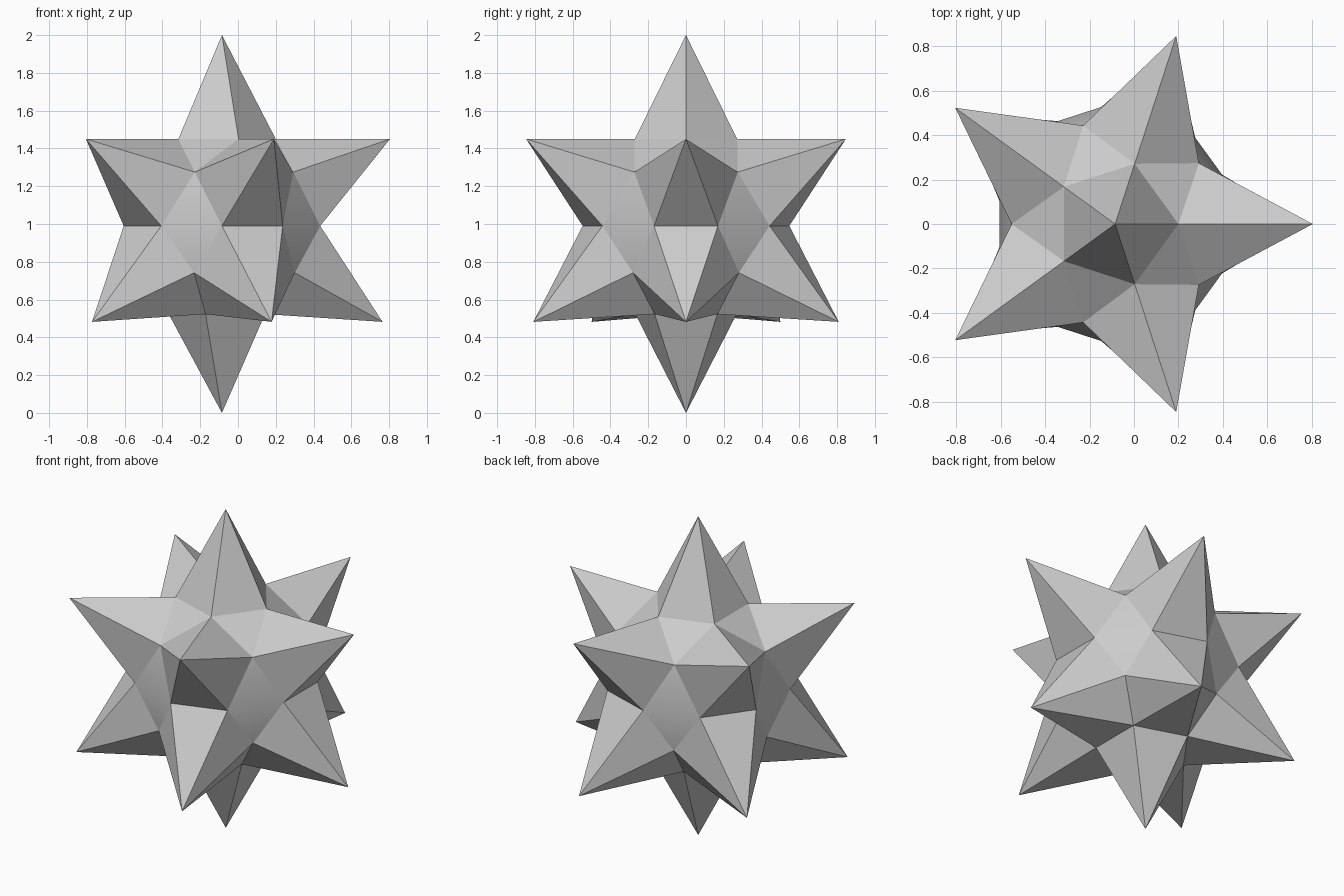
import bpy, bmesh
from math import sin, cos, radians

if "Cube" in bpy.data.objects:
    bpy.data.objects.remove(bpy.data.objects["Cube"])

CX = -0.085  # axis of the star, so the points are centred in x
bm = bmesh.new()


def ring(radius, z, *offsets):
    """Vertices at each 72-degree step plus the given offsets."""
    return [bm.verts.new((CX + radius * cos(radians(72 * i + o)),
                          radius * sin(radians(72 * i + o)), z))
            for i in range(5) for o in offsets]


def spike(tip, base):
    """Fan of flat faces from a closed base loop to a tip."""
    for a, b in zip(base, base[1:] + base[:1]):
        bm.faces.new((a, b, tip))


# Core rings, from top to bottom
cap = ring(0.285, 1.45, 0)
upper_valley = ring(0.466, 1.275, 36)
waist = ring(0.547, 0.99, -18, 18)
lower_valley = ring(0.477, 0.742, 36)
foot = ring(0.282, 0.523, 36)

# Spike tips
top = bm.verts.new((CX, 0, 2))
bottom = bm.verts.new((CX, 0, 0))
upper_tips = ring(0.89, 1.45, 0)
lower_tips = ring(0.85, 0.482, 0)

# Top and bottom spikes
spike(top, cap)
spike(bottom, foot)

for i in range(5):
    j, k = i - 1, (i + 1) % 5
    wl, wr, wn = waist[2 * i], waist[2 * i + 1], waist[2 * k]
    # Side spikes of the upper and lower rows
    spike(upper_tips[i], [cap[i], upper_valley[j], wl, wr, upper_valley[i]])
    spike(lower_tips[i], [wr, wl, lower_valley[j], foot[j], foot[i], lower_valley[i]])
    # Small triangle between neighbouring upper spikes
    bm.faces.new((cap[i], cap[k], upper_valley[i]))
    # Softly curved diamond between the rows
    for v in (upper_valley[i], lower_valley[i]):
        bm.faces.new((wr, wn, v)).smooth = True

bmesh.ops.recalc_face_normals(bm, faces=bm.faces)
mesh = bpy.data.meshes.new("spiked_star")
bm.to_mesh(mesh)
bm.free()
bpy.context.collection.objects.link(bpy.data.objects.new("spiked_star", mesh))
